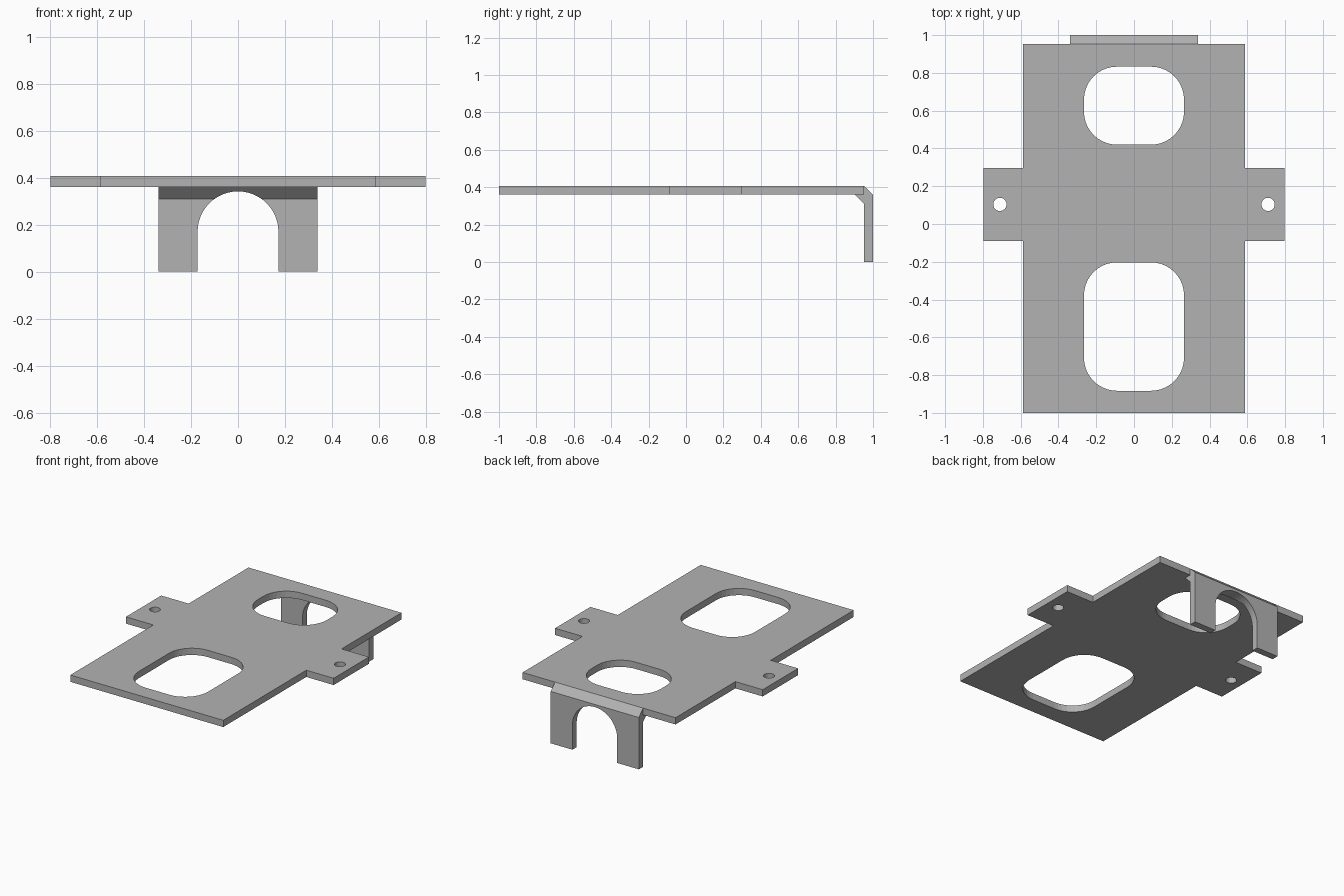
import bpy, bmesh, math

if "Cube" in bpy.data.objects:
    bpy.data.objects.remove(bpy.data.objects["Cube"])

steel = bpy.data.materials.new("grey steel")
steel.diffuse_color = (0.45, 0.45, 0.45, 1)
steel.use_nodes = True
steel.node_tree.nodes["Principled BSDF"].inputs["Base Color"].default_value = steel.diffuse_color


def rounded_rect(x0, x1, y0, y1, r, n=10):
    pts = []
    corners = [(x1 - r, y1 - r), (x0 + r, y1 - r), (x0 + r, y0 + r), (x1 - r, y0 + r)]
    for i, (cx, cy) in enumerate(corners):
        for k in range(n + 1):
            a = math.pi / 2 * (i + k / n)
            pts.append((cx + r * math.cos(a), cy + r * math.sin(a)))
    return pts


def circle(cx, cy, r, n=24):
    return [(cx + r * math.cos(2 * math.pi * k / n), cy + r * math.sin(2 * math.pi * k / n))
            for k in range(n)]


def sheet(name, loops, z0, z1):
    """Flat sheet from an outline and hole loops."""
    curve = bpy.data.curves.new(name, 'CURVE')
    curve.dimensions, curve.fill_mode, curve.extrude = '2D', 'BOTH', (z1 - z0) / 2
    for pts in loops:
        s = curve.splines.new('POLY')
        s.points.add(len(pts) - 1)
        for p, (x, y) in zip(s.points, pts):
            p.co = (x, y, 0, 1)
        s.use_cyclic_u = True
    tmp = bpy.data.objects.new(name + "_outline", curve)
    bpy.context.collection.objects.link(tmp)
    mesh = bpy.data.meshes.new_from_object(tmp.evaluated_get(bpy.context.evaluated_depsgraph_get()))
    bpy.data.objects.remove(tmp)
    bm = bmesh.new()
    bm.from_mesh(mesh)
    bmesh.ops.remove_doubles(bm, verts=bm.verts, dist=1e-5)
    bmesh.ops.recalc_face_normals(bm, faces=bm.faces)
    bmesh.ops.translate(bm, verts=bm.verts, vec=(0, 0, (z0 + z1) / 2))
    bm.to_mesh(mesh)
    bm.free()
    for f in mesh.polygons:
        f.use_smooth = False
    mesh.materials.clear()
    mesh.materials.append(steel)
    ob = bpy.data.objects.new(name, mesh)
    bpy.context.collection.objects.link(ob)
    return ob


def prism(name, pts, depth):
    """Closed profile extruded along a vector."""
    bm = bmesh.new()
    face = bm.faces.new([bm.verts.new(p) for p in pts])
    ext = bmesh.ops.extrude_face_region(bm, geom=[face])
    bmesh.ops.translate(bm, vec=depth, verts=[v for v in ext['geom'] if isinstance(v, bmesh.types.BMVert)])
    bmesh.ops.recalc_face_normals(bm, faces=bm.faces)
    mesh = bpy.data.meshes.new(name)
    bm.to_mesh(mesh)
    bm.free()
    mesh.materials.append(steel)
    ob = bpy.data.objects.new(name, mesh)
    bpy.context.collection.objects.link(ob)
    return ob


# Base plate with side tabs, two windows and two screw holes
W, T, Y0, Y1, A, B = 0.587, 0.797, -1.0, 0.953, -0.09, 0.297
outline = [(-W, Y0), (W, Y0), (W, A), (T, A), (T, B), (W, B),
           (W, Y1), (-W, Y1), (-W, B), (-T, B), (-T, A), (-W, A)]
sheet("mounting_plate", [
    outline,
    rounded_rect(-0.265, 0.265, 0.42, 0.833, 0.175),
    rounded_rect(-0.265, 0.265, -0.883, -0.203, 0.175),
    circle(-0.71, 0.104, 0.035),
    circle(0.71, 0.104, 0.035),
], 0.36, 0.407)

# Bent flange with bevelled bend and inner gusset
H = 0.338
profile = [(Y1, 0.407), (1.0, 0.36), (1.0, 0), (Y1, 0), (Y1, 0.31), (0.903, 0.36), (Y1, 0.36)]
flange = prism("bent_flange", [(-H, y, z) for y, z in profile], (2 * H, 0, 0))

# Arched opening through the flange
R, C = 0.172, 0.17
arch = [(R, 0.8, -0.1)] + [(R * math.cos(math.pi * k / 24), 0.8, C + R * math.sin(math.pi * k / 24))
                           for k in range(25)] + [(-R, 0.8, -0.1)]
cutter = prism("arch_cutter", arch, (0, 0.4, 0))
cutter.hide_render = True
cutter.hide_viewport = True
cut = flange.modifiers.new("arch", 'BOOLEAN')
cut.operation, cut.object, cut.solver = 'DIFFERENCE', cutter, 'EXACT'
